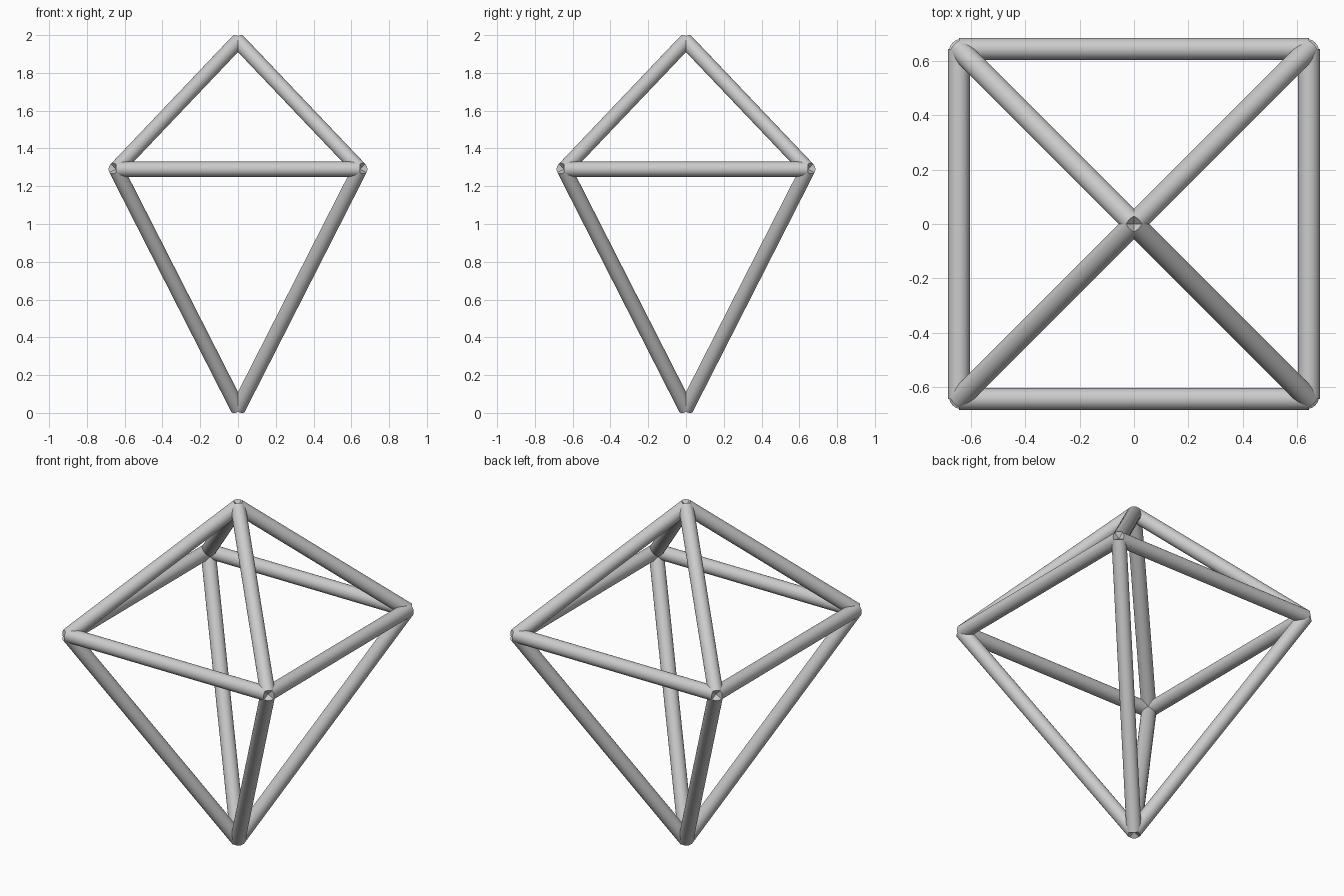
import bpy
from mathutils import Vector

if "Cube" in bpy.data.objects:
    bpy.data.objects.remove(bpy.data.objects["Cube"])

R = 0.04          # bar radius
H = 0.645         # half width of the square ring
RING_Z = 1.29


def bar(name, a, b):
    """Capped round bar running from point a to point b."""
    a, b = Vector(a), Vector(b)
    d = b - a
    bpy.ops.mesh.primitive_cylinder_add(
        vertices=32, radius=R, depth=d.length, location=(a + b) / 2,
        rotation=d.to_track_quat('Z', 'Y').to_euler())
    ob = bpy.context.object
    ob.name = name
    bpy.ops.object.shade_smooth_by_angle()
    return ob


top = (0, 0, 1.968)
bottom = (0, 0, 0.023)
corners = [(-H, -H, RING_Z), (H, -H, RING_Z), (H, H, RING_Z), (-H, H, RING_Z)]

for i, c in enumerate(corners):
    # Square ring, upper pyramid and lower pyramid bars
    bar(f"ring_bar_{i + 1}", c, corners[(i + 1) % 4])
    bar(f"upper_bar_{i + 1}", c, top)
    bar(f"lower_bar_{i + 1}", bottom, c)
